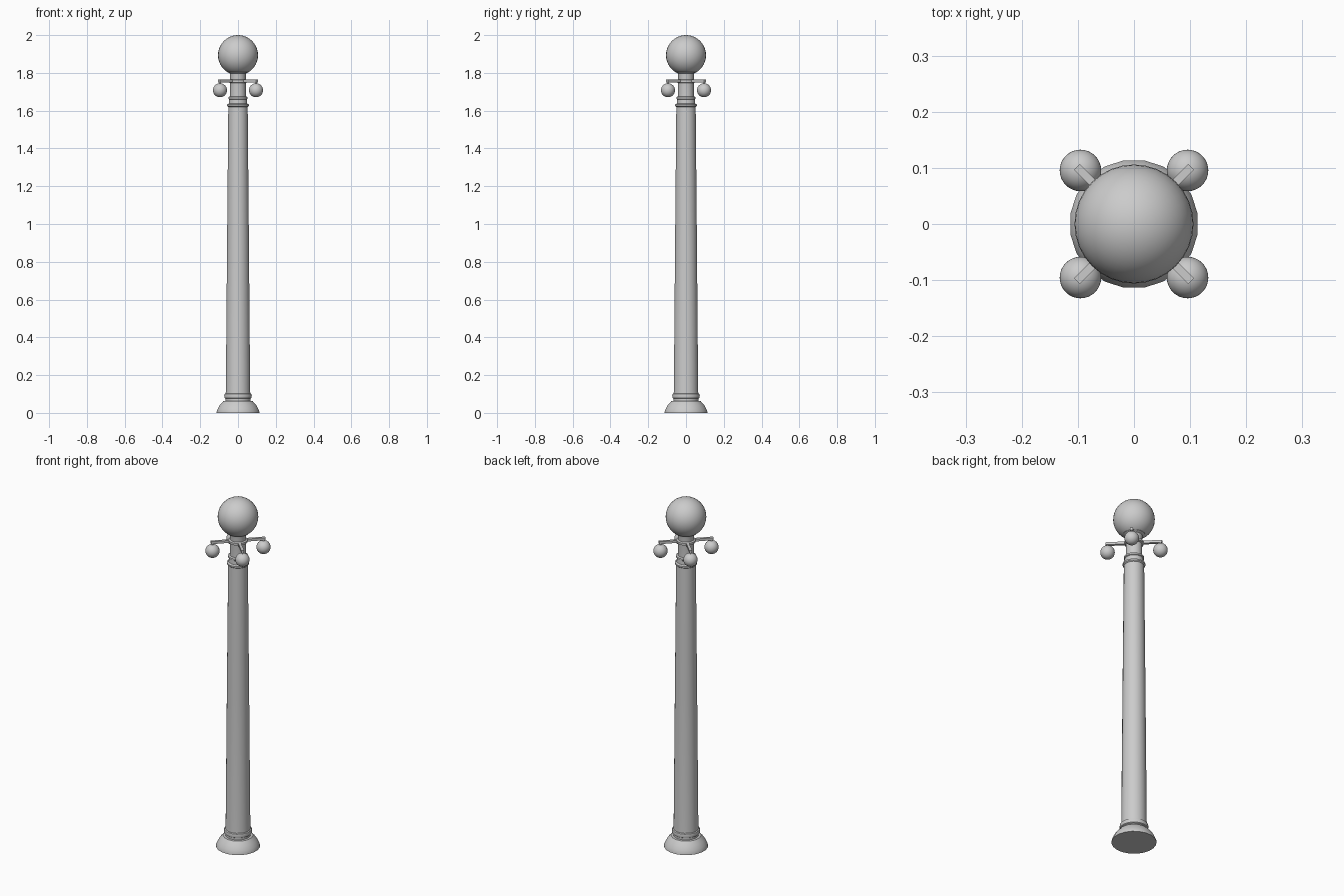
import bpy, math
from mathutils import Matrix

if "Cube" in bpy.data.objects:
    bpy.data.objects.remove(bpy.data.objects["Cube"])

SIDES = 20


def finish(ob, angle=35):
    bpy.ops.object.select_all(action='DESELECT')
    ob.select_set(True)
    bpy.context.view_layer.objects.active = ob
    bpy.ops.object.shade_smooth_by_angle(angle=math.radians(angle))


def lathe(name, profile, sides=SIDES):
    """Closed turned solid from (radius, height) points."""
    verts, faces = [], []
    for r, z in profile:
        for i in range(sides):
            a = 2 * math.pi * (i + 0.5) / sides
            verts.append((r * math.cos(a), r * math.sin(a), z))
    for k in range(len(profile) - 1):
        for i in range(sides):
            j = (i + 1) % sides
            faces.append((k * sides + i, k * sides + j,
                          (k + 1) * sides + j, (k + 1) * sides + i))
    faces.append(tuple(reversed(range(sides))))
    top = (len(profile) - 1) * sides
    faces.append(tuple(range(top, top + sides)))
    me = bpy.data.meshes.new(name)
    me.from_pydata(verts, [], faces)
    ob = bpy.data.objects.new(name, me)
    bpy.context.collection.objects.link(ob)
    finish(ob)
    return ob


def ball(name, r, loc):
    bpy.ops.mesh.primitive_uv_sphere_add(segments=32, ring_count=20, radius=r, location=loc)
    bpy.context.object.name = name
    finish(bpy.context.object)


# Domed foot
lathe("base", [(0.115, 0), (0.115, 0.005), (0.108, 0.022), (0.097, 0.042),
               (0.082, 0.058), (0.078, 0.063), (0.066, 0.064), (0.066, 0.08)])
# Tapered shaft with foot ring
lathe("shaft", [(0.066, 0.075), (0.072, 0.079), (0.074, 0.09), (0.072, 0.1),
                (0.066, 0.103), (0.065, 0.12), (0.0585, 0.9), (0.052, 1.61)])
# Collar mouldings and neck
lathe("collar", [(0.052, 1.605), (0.052, 1.62), (0.058, 1.625), (0.058, 1.633),
                 (0.049, 1.638), (0.048, 1.66), (0.052, 1.663), (0.052, 1.672), (0.043, 1.676)])
lathe("neck", [(0.042, 1.67), (0.042, 1.785), (0.044, 1.797), (0.057, 1.803), (0.057, 1.815)])
# Ring holding the arms
lathe("arm_ring", [(0.042, 1.746), (0.05, 1.75), (0.05, 1.762), (0.042, 1.766)])
# Main globe
ball("main_globe", 0.106, (0, 0, 1.894))

# Four diagonal arms with hanging small globes
for n in range(4):
    a = math.radians(45 + 90 * n)
    reach = 0.135
    ca, sa = math.cos(a), math.sin(a)
    bpy.ops.mesh.primitive_cube_add(size=1)
    arm = bpy.context.object
    arm.name = f"arm_{n + 1}"
    arm.data.transform(Matrix.Rotation(a, 4, 'Z')
                       @ Matrix.Translation((0.09, 0, 1.757))
                       @ Matrix.Diagonal((0.108, 0.015, 0.014, 1)))
    bpy.ops.mesh.primitive_cylinder_add(vertices=10, radius=0.006, depth=0.02,
                                        location=(reach * ca, reach * sa, 1.745))
    bpy.context.object.name = f"hanger_{n + 1}"
    ball(f"small_globe_{n + 1}", 0.037, (reach * ca, reach * sa, 1.708))
